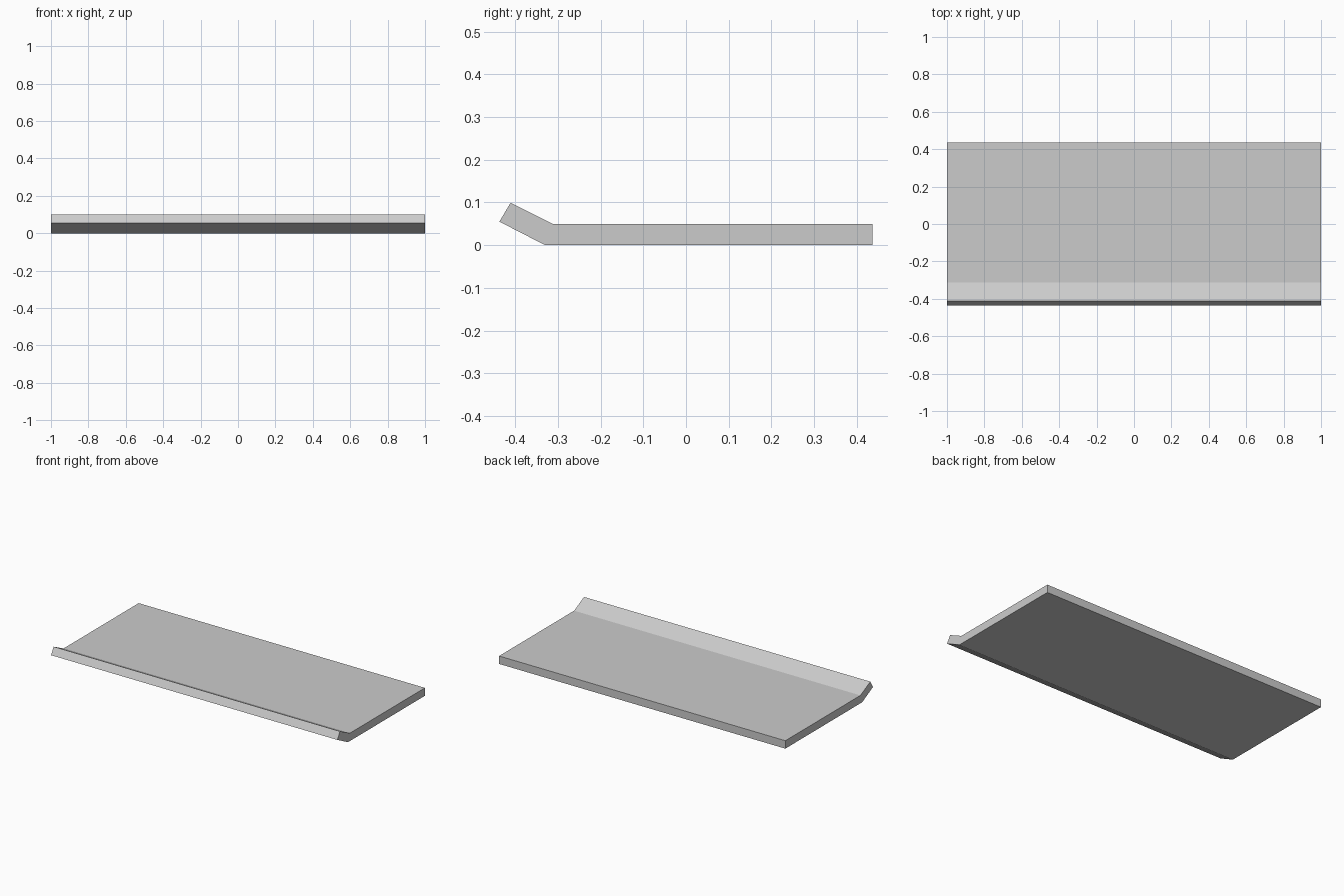
import bpy, bmesh

if "Cube" in bpy.data.objects:
    bpy.data.objects.remove(bpy.data.objects["Cube"])

# Side profile (y, z): flat board with an upturned front lip
PROFILE = [(-0.437, 0.055), (-0.33, 0.0), (0.437, 0.0),
           (0.437, 0.05), (-0.312, 0.05), (-0.411, 0.099)]

# Extrude the profile across the full width
bm = bmesh.new()
face = bm.faces.new([bm.verts.new((-1, y, z)) for y, z in PROFILE])
ext = bmesh.ops.extrude_face_region(bm, geom=[face])
moved = [g for g in ext["geom"] if isinstance(g, bmesh.types.BMVert)]
bmesh.ops.translate(bm, verts=moved, vec=(2, 0, 0))
bmesh.ops.recalc_face_normals(bm, faces=bm.faces)

# Shelf board
mesh = bpy.data.meshes.new("shelf_board")
bm.to_mesh(mesh)
bm.free()
bpy.context.collection.objects.link(bpy.data.objects.new("shelf_board", mesh))
